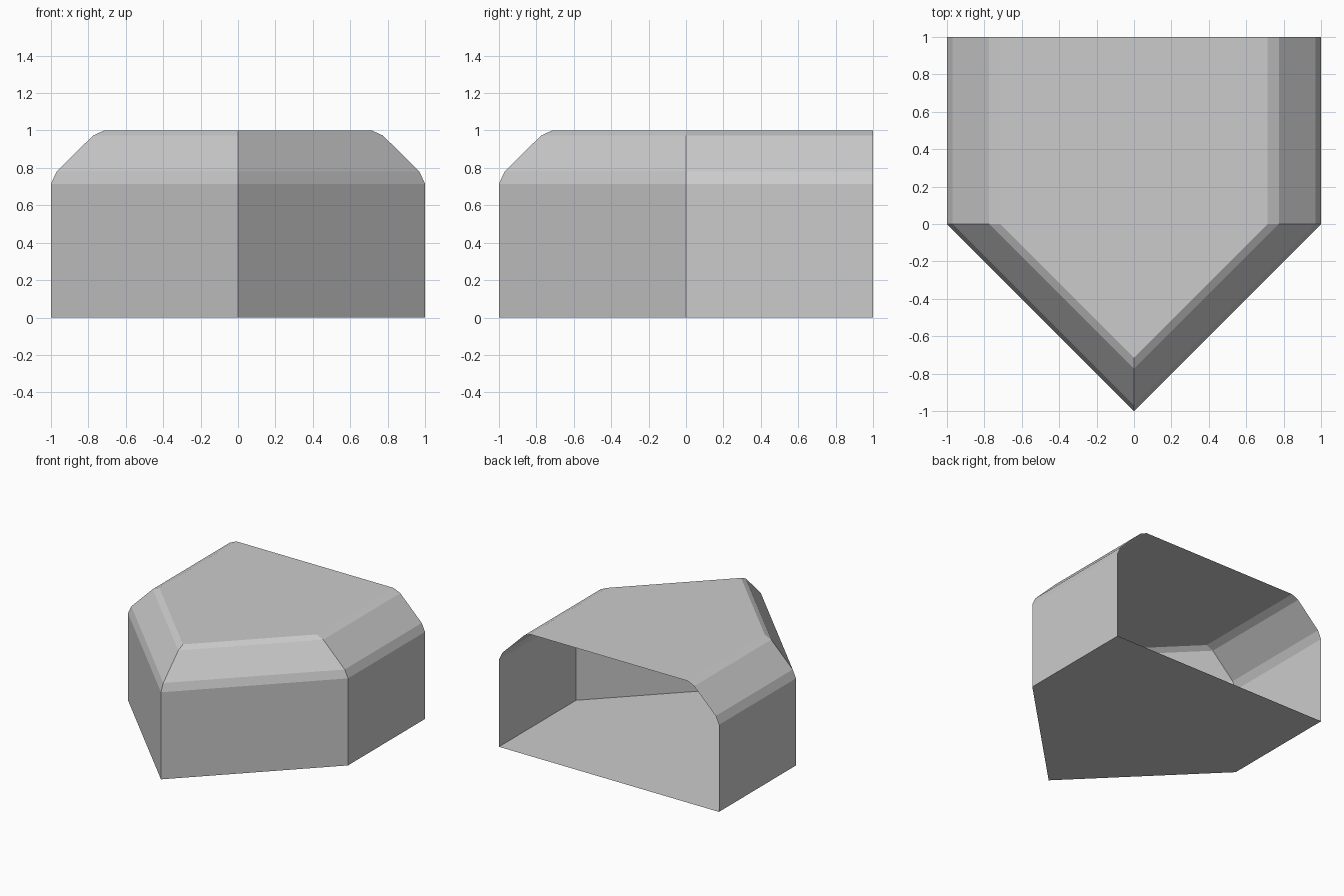
import bpy
import bmesh

cube = bpy.data.objects.get("Cube")
if cube:
    bpy.data.objects.remove(cube, do_unlink=True)

# Plain grey finish
grey = bpy.data.materials.new("plain grey")
grey.use_nodes = True
colour = (0.6, 0.6, 0.6, 1)
grey.diffuse_color = colour
grey.node_tree.nodes["Principled BSDF"].inputs["Base Color"].default_value = colour

# Wall section from floor to roof edge: (half width, height)
SECTION = [(1, 0), (1, 0.715), (0.97, 0.78), (0.775, 0.973), (0.715, 1)]

bm = bmesh.new()


def outline(s, z):
    """Pointed plan, open at the back, running from left to right."""
    plan = [(s, 1), (s, 0), (0, -s), (-s, 0), (-s, 1)]
    return [bm.verts.new((x, y, z)) for x, y in plan]


# Walls and bevelled shoulders
rings = [outline(s, z) for s, z in SECTION]
for low, high in zip(rings, rings[1:]):
    for i in range(len(low) - 1):
        bm.faces.new((low[i + 1], low[i], high[i], high[i + 1]))

# Floor and roof close the shell, leaving the back open
bm.faces.new(rings[0])
bm.faces.new(reversed(rings[-1]))
bm.normal_update()

mesh = bpy.data.meshes.new("pointed_shell")
bm.to_mesh(mesh)
bm.free()
mesh.materials.append(grey)
shell = bpy.data.objects.new("pointed_shell", mesh)
bpy.context.collection.objects.link(shell)
